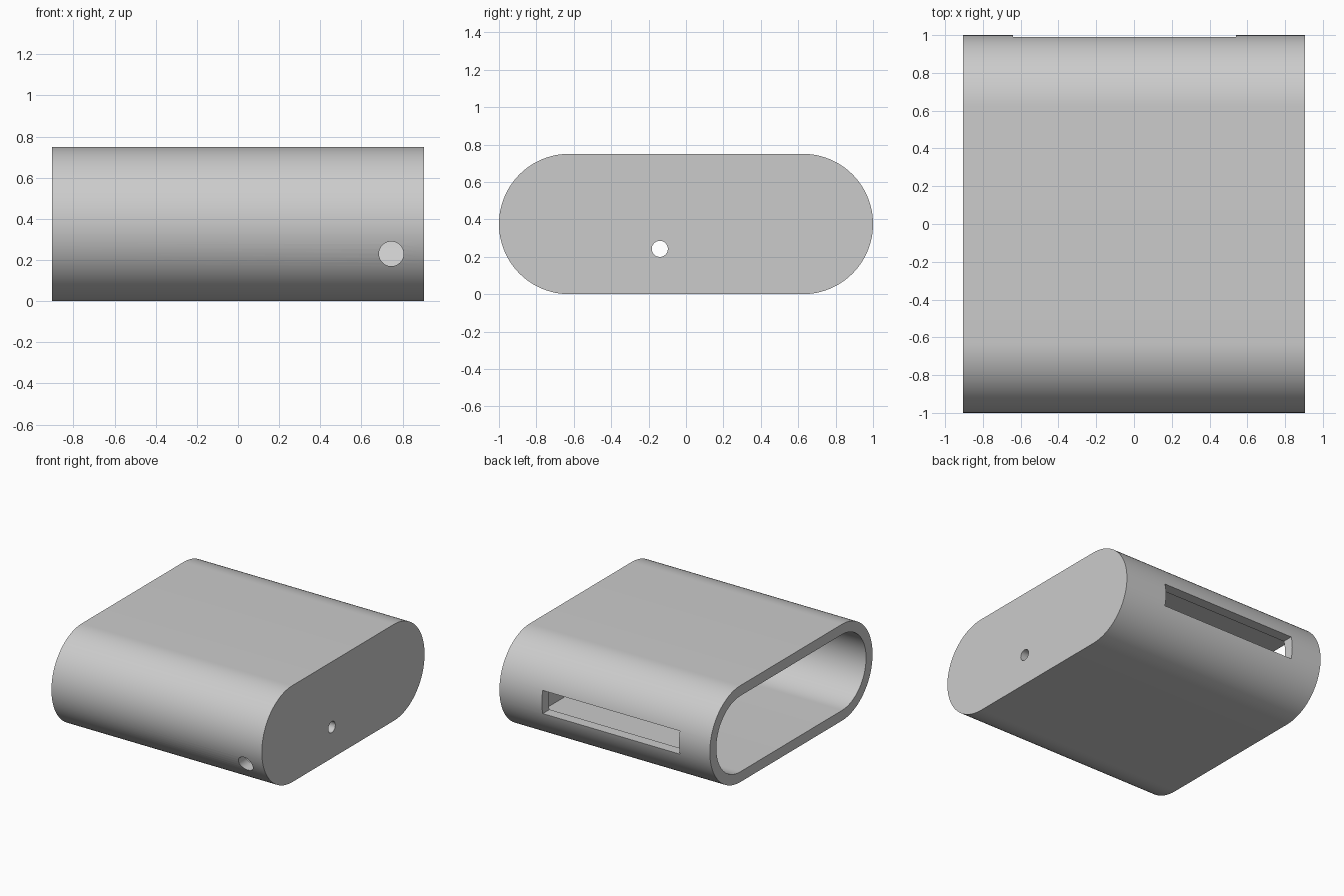
import bpy, bmesh
from math import radians, pi, cos, sin
from mathutils import Matrix

old = bpy.data.objects.get("Cube")
if old:
    bpy.data.objects.remove(old, do_unlink=True)

HALF_X, HEIGHT, WALL = 0.905, 0.75, 0.08
MID_Z = HEIGHT / 2
CENTRE_Y = 1 - MID_Z

grey = bpy.data.materials.new("plain_grey")
grey.use_nodes = True
colour = (0.6, 0.6, 0.6, 1)
grey.diffuse_color = colour
grey.node_tree.nodes["Principled BSDF"].inputs["Base Color"].default_value = colour


def make_object(name, bm):
    bmesh.ops.recalc_face_normals(bm, faces=bm.faces)
    mesh = bpy.data.meshes.new(name)
    bm.to_mesh(mesh)
    bm.free()
    mesh.materials.append(grey)
    obj = bpy.data.objects.new(name, mesh)
    bpy.context.collection.objects.link(obj)
    return obj


def capsule_prism(name, radius, x0, x1, steps=48):
    """Stadium section in the y-z plane, extruded along x."""
    bm = bmesh.new()
    ring = []
    for side in (1, -1):
        for i in range(steps + 1):
            a = -pi / 2 + pi * i / steps
            ring.append(bm.verts.new((x0, side * (CENTRE_Y + radius * cos(a)),
                                      MID_Z + side * radius * sin(a))))
    face = bm.faces.new(ring)
    result = bmesh.ops.extrude_face_region(bm, geom=[face])
    moved = [g for g in result["geom"] if isinstance(g, bmesh.types.BMVert)]
    bmesh.ops.translate(bm, verts=moved, vec=(x1 - x0, 0, 0))
    return make_object(name, bm)


def rod(name, radius, length, centre, axis):
    bm = bmesh.new()
    turn = Matrix.Rotation(radians(90), 4, axis)
    bmesh.ops.create_cone(bm, cap_ends=True, segments=48, radius1=radius,
                          radius2=radius, depth=length,
                          matrix=Matrix.Translation(centre) @ turn)
    return make_object(name, bm)


def box(name, size, centre):
    bm = bmesh.new()
    bmesh.ops.create_cube(bm, size=1, matrix=Matrix.Translation(centre)
                          @ Matrix.Diagonal((*size, 1)))
    return make_object(name, bm)


# Rounded sleeve, open at the right end and closed at the left
shell = capsule_prism("case_shell", MID_Z, -HALF_X, HALF_X)

# Cavity, rear slot, front hole and end hole
cutters = [
    capsule_prism("cavity_cutter", MID_Z - WALL, -HALF_X - 0.2, HALF_X - WALL),
    box("rear_slot_cutter", (1.18, 0.4, 0.18), (-0.05, 1, MID_Z)),
    rod("front_hole_cutter", 0.06, 0.5, (0.745, -0.95, 0.23), "X"),
    rod("end_hole_cutter", 0.043, 0.4, (HALF_X, -0.14, 0.242), "Y"),
]
for cutter in cutters:
    mod = shell.modifiers.new(cutter.name, "BOOLEAN")
    mod.operation = "DIFFERENCE"
    mod.solver = "EXACT"
    mod.object = cutter

# Bake the cuts and discard the cutters
bpy.context.view_layer.objects.active = shell
shell.select_set(True)
for mod in list(shell.modifiers):
    bpy.ops.object.modifier_apply(modifier=mod.name)
for cutter in cutters:
    bpy.data.objects.remove(cutter, do_unlink=True)

bpy.ops.object.shade_smooth_by_angle(angle=radians(30))
